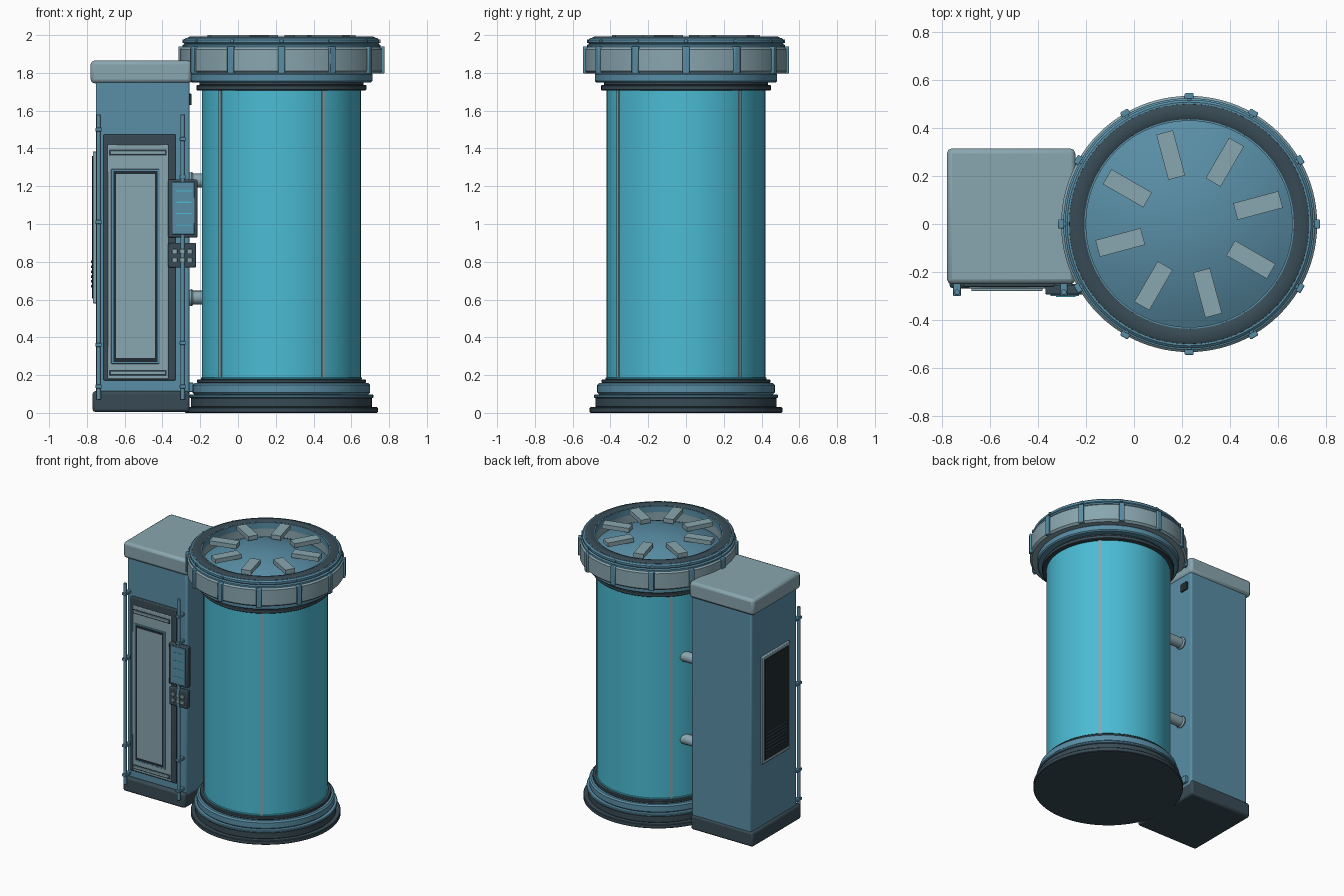
import bpy, bmesh, math
from mathutils import Matrix, Vector

cube = bpy.data.objects.get("Cube")
if cube:
    bpy.data.objects.remove(cube, do_unlink=True)


def material(name, rgb):
    m = bpy.data.materials.new(name)
    m.use_nodes = True
    color = (*rgb, 1)
    m.diffuse_color = color
    m.node_tree.nodes["Principled BSDF"].inputs["Base Color"].default_value = color
    return m


GLASS = material("cyan glass", (.07, .50, .66))
BLUE = material("steel blue", (.10, .27, .38))
GREY = material("pale grey blue", (.25, .38, .43))
DARK = material("dark slate", (.04, .07, .09))
BLACK = material("black slate", (.015, .024, .032))

TANK = Vector((.23, 0, 0))


def finish(name, bm, mat, bevel=0, angle=35):
    bmesh.ops.recalc_face_normals(bm, faces=bm.faces)
    mesh = bpy.data.meshes.new(name)
    bm.to_mesh(mesh)
    bm.free()
    mesh.materials.append(mat)
    ob = bpy.data.objects.new(name, mesh)
    bpy.context.collection.objects.link(ob)
    if bevel:
        mod = ob.modifiers.new("Bevel", 'BEVEL')
        mod.width, mod.segments = bevel, 2
    bpy.ops.object.select_all(action='DESELECT')
    ob.select_set(True)
    bpy.context.view_layer.objects.active = ob
    bpy.ops.object.shade_smooth_by_angle(angle=math.radians(angle))
    return ob


def add_box(bm, x, y, z, turn=None):
    """Box from (low, high) ranges, optionally transformed."""
    mid = Vector((sum(x) / 2, sum(y) / 2, sum(z) / 2))
    size = (x[1] - x[0], y[1] - y[0], z[1] - z[0], 1)
    mat = Matrix.Translation(mid) @ Matrix.Diagonal(size)
    bmesh.ops.create_cube(bm, size=1, matrix=(turn @ mat) if turn else mat)


def box(name, x, y, z, mat, bevel=0):
    bm = bmesh.new()
    add_box(bm, x, y, z)
    return finish(name, bm, mat, bevel)


def around(angle):
    return Matrix.Translation(TANK) @ Matrix.Rotation(math.radians(angle), 4, 'Z')


def ring_of_boxes(name, angles, x, y, z, mat, bevel=0):
    bm = bmesh.new()
    for a in angles:
        add_box(bm, x, y, z, around(a))
    return finish(name, bm, mat, bevel)


def lathe(name, profile, mat, closed=False, steps=96):
    """Spin an (r, z) profile around the tank axis."""
    bm = bmesh.new()
    pts = profile + profile[:1] if closed else profile
    verts = [bm.verts.new((r, 0, z)) for r, z in pts]
    edges = [bm.edges.new(p) for p in zip(verts, verts[1:])]
    bmesh.ops.spin(bm, geom=verts + edges, cent=(0, 0, 0), axis=(0, 0, 1),
                   angle=math.tau, steps=steps)
    bmesh.ops.remove_doubles(bm, verts=bm.verts, dist=.0001)
    bmesh.ops.translate(bm, verts=bm.verts, vec=TANK)
    return finish(name, bm, mat)


def band(name, r, z0, z1, mat, c=.004):
    """Solid disc with small chamfers."""
    return lathe(name, [(0, z0), (r - c, z0), (r, z0 + c), (r, z1 - c), (r - c, z1), (0, z1)], mat)


def rod(name, start, end, r, mat, sides=16):
    a, b = Vector(start), Vector(end)
    bm = bmesh.new()
    turn = (b - a).to_track_quat('Z', 'Y').to_matrix().to_4x4()
    bmesh.ops.create_cone(bm, cap_ends=True, segments=sides, radius1=r, radius2=r,
                          depth=(b - a).length, matrix=Matrix.Translation((a + b) / 2) @ turn)
    return finish(name, bm, mat, r * .3)


# Tank base, stacked discs
band("tank_foot", .51, 0, .03, DARK)
band("tank_plinth", .48, .03, .08, DARK)
band("tank_base_trim", .488, .08, .097, BLUE)
band("tank_base_ring", .47, .097, .157, BLUE, .01)
band("tank_lower_gasket", .447, .157, .178, DARK)
band("glass_lower_lip", .427, .178, .188, GLASS, .002)

# Glass cylinder with vertical strips
band("glass_cylinder", .42, .18, 1.72, GLASS)
ring_of_boxes("glass_strips", (42.5, 137, 220, -58.5), (.41, .426), (-.009, .009), (.18, 1.72), GREY)

# Tank head
band("tank_upper_gasket", .45, 1.708, 1.735, DARK)
band("tank_neck", .435, 1.735, 1.752, DARK)
band("head_lower_ring", .483, 1.75, 1.8, BLUE, .008)
lathe("head_band", [(.43, 1.797), (.52, 1.797), (.534, 1.81), (.534, 1.925), (.52, 1.938),
                    (.43, 1.938)], GREY, closed=True)
lathe("head_upper_ring", [(.43, 1.936), (.525, 1.936), (.525, 1.948), (.512, 1.953), (.518, 1.96),
                          (.518, 1.975), (.508, 1.984), (.43, 1.984)], BLUE, closed=True)
lathe("head_dark_rim", [(.505, 1.97), (.5, 1.985), (.485, 1.992), (.45, 1.992), (.437, 1.985),
                        (.433, 1.85), (.46, 1.85)], DARK, closed=True)
twelve = range(0, 360, 30)
ring_of_boxes("head_ribs", twelve, (.51, .546), (-.019, .019), (1.797, 1.94), BLUE, .005)
ring_of_boxes("head_studs", twelve, (.505, .525), (-.01, .01), (1.958, 1.978), BLUE, .003)

# Domed lid with radial vents
DOME_R, DOME_TOP, DOME_DROP = .436, 1.985, .11
lathe("lid_dome", [(DOME_R * i / 12, DOME_TOP - DOME_DROP * (i / 12) ** 2) for i in range(13)], BLUE)
ring_of_boxes("lid_vents", range(15, 360, 45), (.2, .395), (-.036, .036), (1.968, 2), GREY)

# Cabinet
box("cabinet_body", (-.752, -.256), (-.24, .3), (.08, 1.77), BLUE, .012)
box("cabinet_base", (-.77, -.256), (-.268, .31), (.005, .115), DARK, .015)
box("cabinet_cap", (-.78, -.245), (-.25, .315), (1.745, 1.865), GREY, .02)

# Cabinet door, layered frame and panels
box("door_frame", (-.712, -.33), (-.262, -.23), (.172, 1.475), DARK, .006)
box("door_panel", (-.69, -.368), (-.268, -.24), (.18, 1.42), GREY, .005)
box("door_inset_trim", (-.672, -.415), (-.272, -.25), (.26, 1.29), BLUE, .003)
box("door_inset_line", (-.66, -.427), (-.274, -.25), (.27, 1.28), BLACK)
box("door_inset_panel", (-.645, -.44), (-.276, -.25), (.29, 1.265), GREY)
for label, z in (("upper", 1.378), ("lower", .212)):
    box(label + "_door_bar_shadow", (-.682, -.378), (-.27, -.26), (z - .016, z + .016), DARK)
    box(label + "_door_bar", (-.678, -.382), (-.28, -.26), (z - .01, z + .01), GREY, .004)

# Vertical pipes with clamps
for label, x, clamps in (("right", -.738, (1.5, 1.01, .36, .14)), ("left", -.293, (1.45, 1.25, .37, .14))):
    rod(label + "_pipe", (x, -.285, .07), (x, -.285, 1.58), .012, BLUE)
    bm = bmesh.new()
    for z in clamps:
        add_box(bm, (x - .016, x + .016), (-.3, -.235), (z - .01, z + .01))
    finish(label + "_pipe_clamps", bm, BLUE, .003)

# Control screen
box("control_case", (-.37, -.214), (-.295, -.255), (.928, 1.235), DARK, .008)
box("control_screen", (-.348, -.23), (-.301, -.27), (.945, 1.222), BLUE, .003)
bm = bmesh.new()
for i in range(4):
    z = 1.175 - i * .06
    add_box(bm, (-.325, -.245), (-.304, -.295), (z - .003, z + .003))
finish("screen_lines", bm, GLASS)

# Keypad
box("keypad", (-.37, -.222), (-.29, -.25), (.77, .9), DARK, .006)
bm = bmesh.new()
for col in range(3):
    for row in range(2):
        x, z = -.335 + col * .04, .81 + row * .045
        add_box(bm, (x - .014, x + .014), (-.298, -.28), (z - .012, z + .012))
finish("keypad_buttons", bm, GREY, .003)

# Side vent panel with louvres
box("side_vent_frame", (-.768, -.74), (-.14, .185), (.58, 1.385), GREY, .005)
box("side_vent_panel", (-.772, -.75), (-.12, .165), (.605, 1.36), BLACK)
bm = bmesh.new()
for i in range(6):
    z = .67 + i * .026
    add_box(bm, (-.779, -.76), (-.1, .145), (z - .007, z + .007))
finish("side_vent_louvres", bm, DARK, .003)

# Links between cabinet and tank
for label, z in (("lower", .61), ("upper", 1.23)):
    rod(label + "_link", (-.27, .2, z), (-.1, .2, z), .037, GREY)
    rod(label + "_link_collar", (-.26, .2, z), (-.235, .2, z), .045, GREY)
box("cabinet_latch", (-.27, -.245), (.2, .265), (1.63, 1.69), BLACK, .004)
box("cabinet_foot_latch", (-.27, -.235), (.2, .265), (.11, .16), BLUE, .004)
